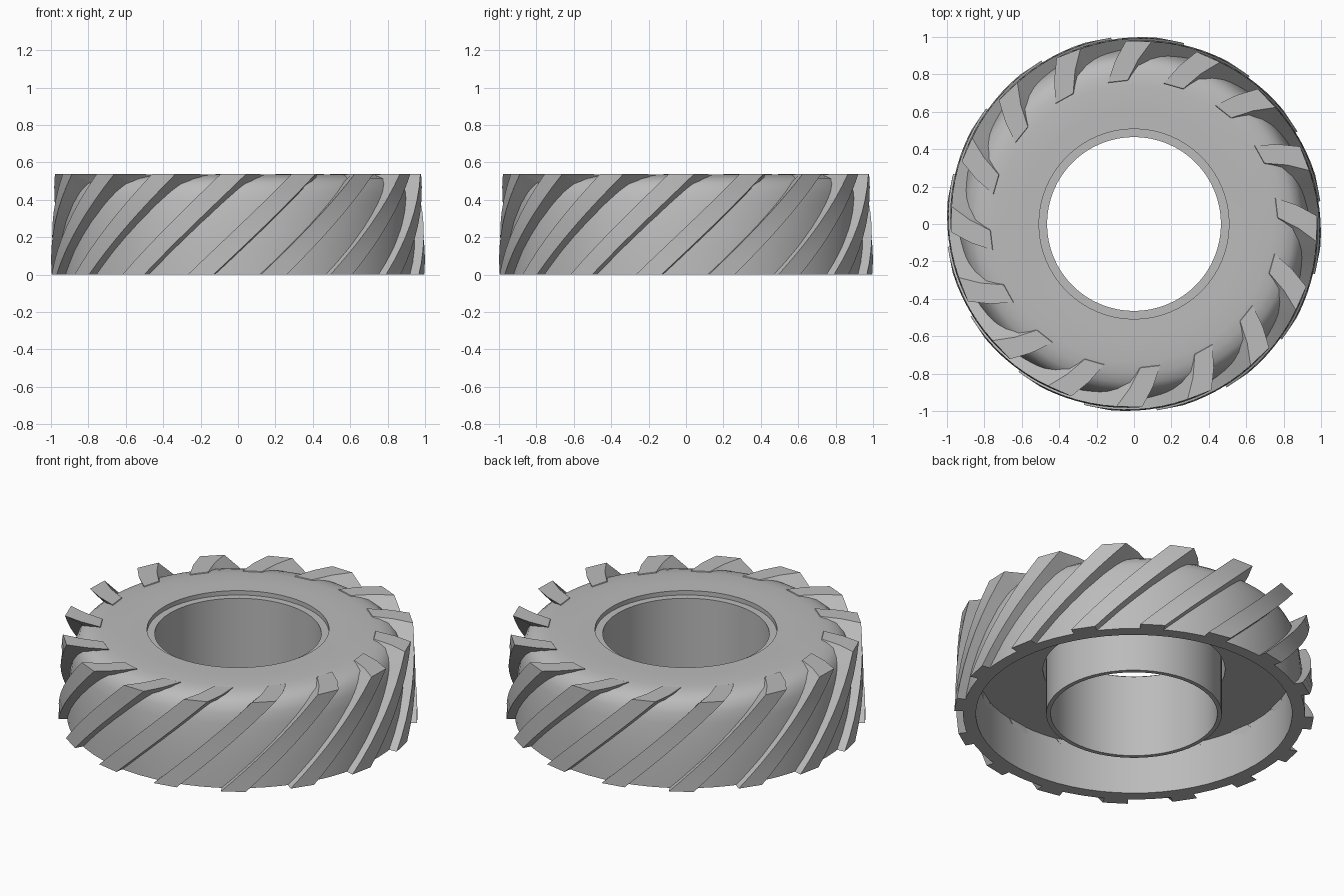
import bpy, bmesh
from math import sin, cos, pi, radians

cube = bpy.data.objects.get("Cube")
if cube:
    bpy.data.objects.remove(cube, do_unlink=True)

# single grey rubber colour
GREY = (0.5, 0.5, 0.5, 1)
grey = bpy.data.materials.new("rubber_grey")
grey.use_nodes = True
grey.diffuse_color = GREY
bsdf = grey.node_tree.nodes["Principled BSDF"]
bsdf.inputs["Base Color"].default_value = GREY
bsdf.inputs["Roughness"].default_value = 0.8

SEGMENTS = 64
LUGS = 16
TOP = 0.537


def finish(name, bm, angle=35):
    bmesh.ops.recalc_face_normals(bm, faces=bm.faces)
    mesh = bpy.data.meshes.new(name)
    bm.to_mesh(mesh)
    bm.free()
    mesh.materials.append(grey)
    ob = bpy.data.objects.new(name, mesh)
    bpy.context.collection.objects.link(ob)
    bpy.ops.object.select_all(action="DESELECT")
    ob.select_set(True)
    bpy.context.view_layer.objects.active = ob
    bpy.ops.object.shade_smooth_by_angle(angle=radians(angle))
    return ob


def lathe(name, profile):
    """Revolve a closed (radius, height) profile around z."""
    bm = bmesh.new()
    rings = [[bm.verts.new((r * cos(a), r * sin(a), z)) for r, z in profile]
             for a in (2 * pi * i / SEGMENTS for i in range(SEGMENTS))]
    n = len(profile)
    for i in range(SEGMENTS):
        a, b = rings[i], rings[(i + 1) % SEGMENTS]
        for j in range(n):
            k = (j + 1) % n
            bm.faces.new((a[j], b[j], b[k], a[k]))
    return finish(name, bm)


# hollow half-tyre shell, open underneath, with a rounded shoulder
lathe("tyre_shell", [
    (0.955, 0), (0.95, 0.14), (0.938, 0.27), (0.922, 0.38), (0.908, 0.44),
    (0.885, 0.485), (0.85, 0.513), (0.8, 0.528), (0.74, 0.535), (0.62, 0.536),
    (0.508, 0.535), (0.508, 0.285), (0.883, 0.285), (0.883, 0)])

# inner sleeve with a flange just below the shell's top face
lathe("inner_sleeve", [
    (0.465, 0), (0.49, 0), (0.49, 0.48), (0.508, 0.48), (0.508, 0.508),
    (0.465, 0.508)])

# slanted tread lugs: path of (outer r, outer z, inner r, inner z, twist)
STEPS = 8
path = []
for i in range(STEPS + 1):
    t = i / STEPS
    path.append((1.004 - 0.024 * t, TOP * t,
                 0.92 - 0.07 * t, 0.47 * t, 32.5 * t))
path.append((0.88, TOP, 0.8, 0.48, 36.5))
path.append((0.77, TOP - 0.001, 0.74, 0.49, 40.5))

bm = bmesh.new()
for lug in range(LUGS):
    start = -90 + 7 + lug * 360 / LUGS
    sections = []
    for ro, zo, ri, zi, twist in path:
        lo = radians(start + twist)
        hi = radians(start + twist + 8)
        sections.append([bm.verts.new((r * cos(a), r * sin(a), z))
                         for r, z, a in ((ro, zo, lo), (ro, zo, hi),
                                         (ri, zi, hi), (ri, zi, lo))])
    for a, b in zip(sections, sections[1:]):
        for j in range(4):
            k = (j + 1) % 4
            bm.faces.new((a[j], a[k], b[k], b[j]))
    bm.faces.new(sections[0])
    bm.faces.new(sections[-1])
finish("tread_lugs", bm, 30)
